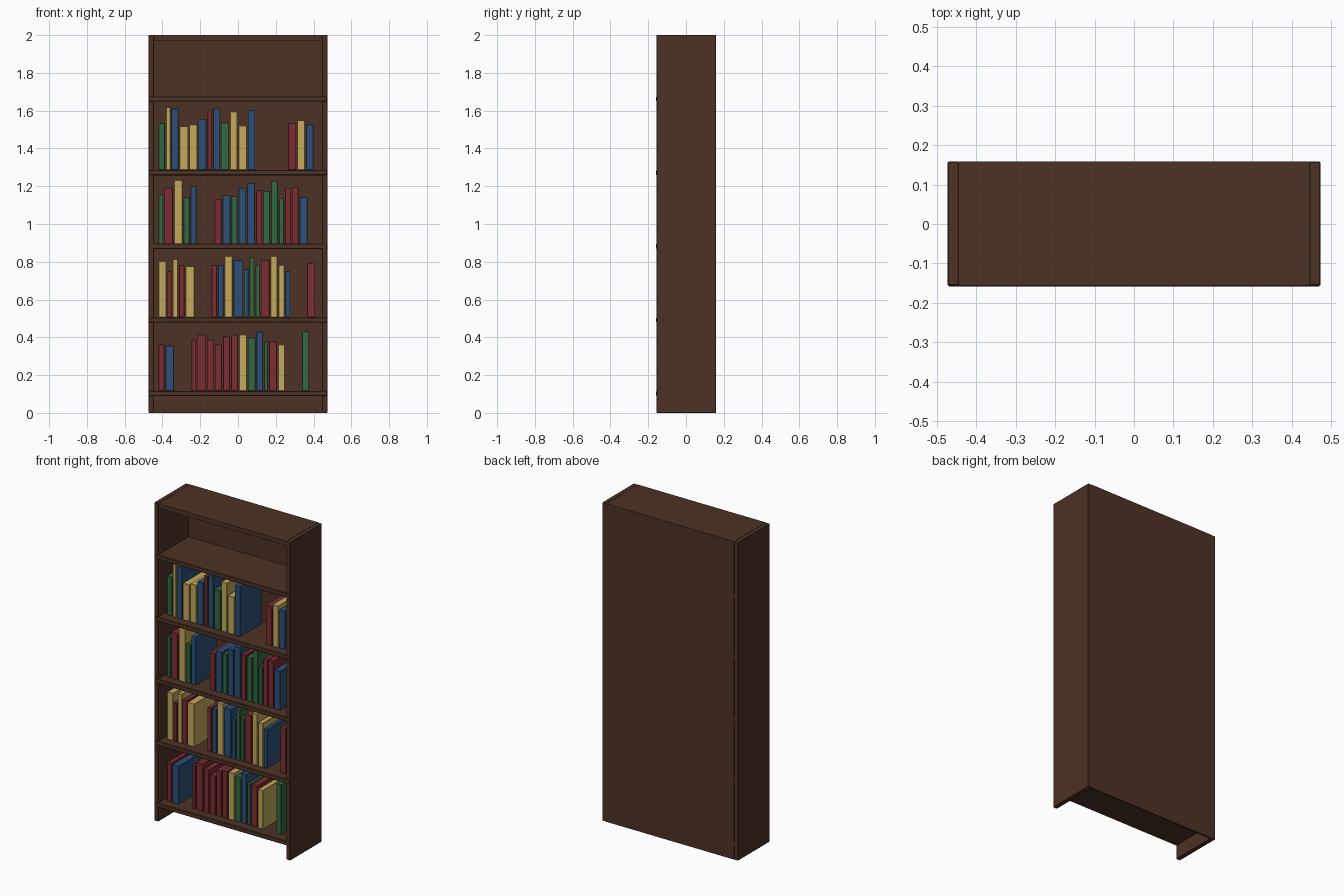
import bpy

if "Cube" in bpy.data.objects:
    bpy.data.objects.remove(bpy.data.objects["Cube"])

W, H = 0.946, 2.0           # case width and height
FRONT, BACK = -0.156, 0.158  # case depth limits
T = 0.028                   # board thickness
SHELF_TOPS = (0.117, 0.506, 0.896, 1.286, 1.676)


def material(name, rgb):
    m = bpy.data.materials.new(name)
    m.diffuse_color = (*rgb, 1)
    m.use_nodes = True
    m.node_tree.nodes["Principled BSDF"].inputs["Base Color"].default_value = m.diffuse_color
    return m


WOOD = material("dark_wood", (0.075, 0.032, 0.018))
COVERS = {
    "R": material("red_cover", (0.20, 0.025, 0.03)),
    "G": material("green_cover", (0.03, 0.14, 0.055)),
    "B": material("blue_cover", (0.025, 0.08, 0.19)),
    "Y": material("yellow_cover", (0.55, 0.40, 0.11)),
}


def box(name, x, y, z, mat, bevel=0.002):
    """Box from (min, max) pairs, with a slight edge bevel."""
    bpy.ops.mesh.primitive_cube_add(
        size=1, location=[(a + b) / 2 for a, b in (x, y, z)])
    ob = bpy.context.object
    ob.name = name
    ob.scale = [b - a for a, b in (x, y, z)]
    bpy.ops.object.transform_apply(location=False, rotation=False, scale=True)
    ob.data.materials.append(mat)
    if bevel:
        mod = ob.modifiers.new("edge", "BEVEL")
        mod.width = bevel
        mod.segments = 1
    return ob


# case: two sides, back panel, top board
for side, s in (("left", -1), ("right", 1)):
    xs = sorted((s * W / 2, s * (W / 2 - T)))
    box(f"{side}_side", xs, (FRONT, BACK), (0, H), WOOD)
inner = (-W / 2 + T, W / 2 - T)
box("back_panel", inner, (BACK - 0.012, BACK), (0, H - T), WOOD, 0)
box("top_board", inner, (FRONT, BACK), (H - T, H), WOOD, 0)

# shelves run through the sides and stand a hair proud at the front
for i, z in enumerate(SHELF_TOPS):
    box(f"shelf_{i}", (-W / 2 + 0.001, W / 2 - 0.001),
        (FRONT - 0.002, BACK - 0.001), (z - T, z), WOOD, 0.003)


# books: shelf, start x, cover colours, pitches (mm), heights (mm)
def book_group(shelf, x, colours, pitches, heights):
    z = SHELF_TOPS[shelf]
    for c, p, h in zip(colours, pitches, heights):
        box(f"book_shelf_{shelf}", (x, x + p / 1000 - 0.006), (-0.105, 0.105),
            (z, z + h / 1000), COVERS[c])
        x += p / 1000


# lowest row
book_group(0, -0.42, "RB", (36, 51), (244, 239))
book_group(0, -0.246, "RRRRRRYGBGRY",
           (28, 53, 42, 44, 42, 43, 46, 46, 40, 27, 47, 41),
           (271, 297, 271, 244, 287, 297, 297, 281, 313, 260, 260, 244))
book_group(0, 0.34, "G", (40,), (313,))
# second row
book_group(1, -0.42, "YRYRY", (46, 29, 32, 35, 53), (297, 244, 308, 276, 270))
book_group(1, -0.14, "RBYBBGGRYYB",
           (34, 34, 48, 55, 31, 30, 29, 52, 41, 38, 30),
           (276, 276, 324, 303, 255, 318, 276, 303, 324, 276, 244))
book_group(1, 0.366, "R", (46,), (286,))
# third row
book_group(2, -0.42, "GRYGB", (30, 52, 50, 37, 37), (256, 293, 336, 246, 304))
book_group(2, -0.124, "RBGBBRGGGRRB",
           (42, 48, 36, 45, 48, 39, 42, 42, 32, 35, 40, 48),
           (235, 256, 251, 293, 320, 283, 278, 330, 240, 293, 298, 246))
# fourth row
book_group(3, -0.42, "GYBYYBRBGYYB",
           (40, 28, 42, 52, 48, 48, 29, 42, 48, 45, 50, 45),
           (248, 332, 326, 231, 241, 268, 316, 326, 252, 310, 236, 316))
book_group(3, 0.266, "RYB", (48, 46, 46), (247, 263, 241))
